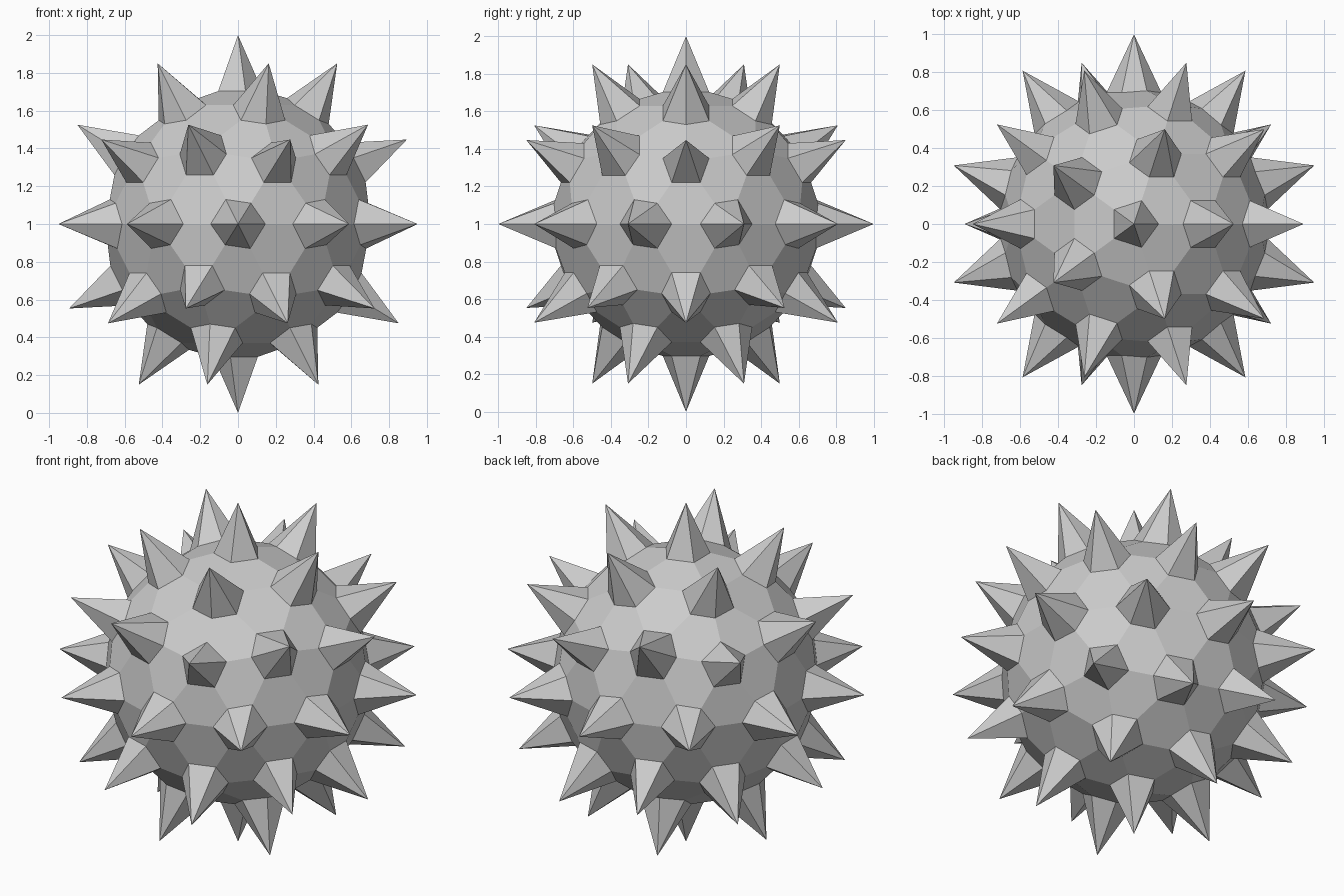
import bpy, bmesh
from mathutils import Vector

cube = bpy.data.objects.get("Cube")
if cube:
    bpy.data.objects.remove(cube)

CORE_RADIUS = 0.74   # radius of the geodesic ball before its corners are cut
TIP_RADIUS = 1.0     # distance of every spike tip from the centre
CENTRE = Vector((0, 0, 1))

grey = bpy.data.materials.new("plain grey")
grey.use_nodes = True
colour = (0.6, 0.6, 0.6, 1)
grey.diffuse_color = colour
grey.node_tree.nodes["Principled BSDF"].inputs["Base Color"].default_value = colour


def add_part(name, polygons):
    """Make one flat-shaded object from outward-wound polygons, welding shared corners."""
    bm = bmesh.new()
    for polygon in polygons:
        bm.faces.new([bm.verts.new(p) for p in polygon])
    bmesh.ops.remove_doubles(bm, verts=bm.verts, dist=0.001)
    mesh = bpy.data.meshes.new(name)
    bm.to_mesh(mesh)
    bm.free()
    mesh.materials.append(grey)
    obj = bpy.data.objects.new(name, mesh)
    obj.location = CENTRE
    bpy.context.collection.objects.link(obj)


def cut(a, b):
    """Point a third of the way along the edge from a to b."""
    return a.co.lerp(b.co, 1 / 3)


# Geodesic ball that guides the layout
guide = bmesh.new()
bmesh.ops.create_icosphere(guide, subdivisions=2, radius=CORE_RADIUS)

# Truncate each corner: triangles become hexagons, corners become spikes
hexagons = []
spikes = {5: [], 6: []}
for face in guide.faces:
    corners = list(face.verts)
    hexagon = []
    for i, corner in enumerate(corners):
        following, previous = corners[(i + 1) % 3], corners[i - 1]
        start, end = cut(corner, following), cut(corner, previous)
        hexagon += [end, start]
        tip = corner.co.normalized() * TIP_RADIUS
        spikes[len(corner.link_edges)].append([tip, start, end])
    hexagons.append(hexagon)
guide.free()

add_part("ball_body", hexagons)
add_part("five_sided_spikes", spikes[5])
add_part("six_sided_spikes", spikes[6])
